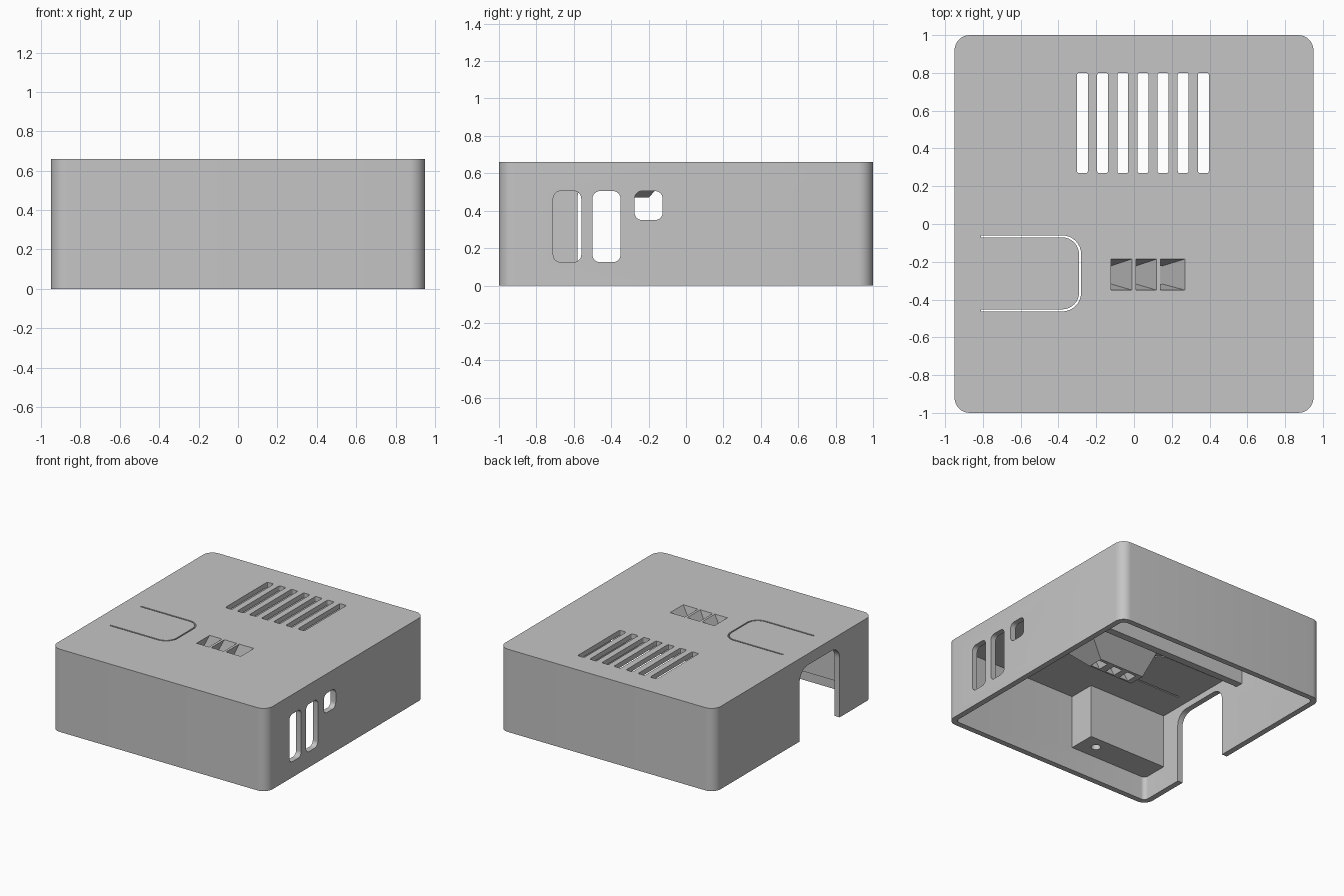
import bpy, bmesh, math

if "Cube" in bpy.data.objects:
    bpy.data.objects.remove(bpy.data.objects["Cube"])

grey = bpy.data.materials.new("plain grey")
grey.diffuse_color = (0.56, 0.56, 0.56, 1)
grey.use_nodes = True
grey.node_tree.nodes["Principled BSDF"].inputs["Base Color"].default_value = grey.diffuse_color


def loft(name, lower, upper):
    """Solid between two matching loops of 3D points."""
    bm = bmesh.new()
    a = [bm.verts.new(p) for p in lower]
    b = [bm.verts.new(p) for p in upper]
    n = len(a)
    bm.faces.new(a[::-1])
    bm.faces.new(b)
    for i in range(n):
        j = (i + 1) % n
        bm.faces.new((a[i], a[j], b[j], b[i]))
    bmesh.ops.recalc_face_normals(bm, faces=bm.faces)
    me = bpy.data.meshes.new(name)
    bm.to_mesh(me)
    bm.free()
    me.materials.append(grey)
    ob = bpy.data.objects.new(name, me)
    bpy.context.collection.objects.link(ob)
    return ob


def prism_z(name, pts, z0, z1):
    return loft(name, [(x, y, z0) for x, y in pts], [(x, y, z1) for x, y in pts])


def prism_x(name, pts, x0, x1):
    return loft(name, [(x0, y, z) for y, z in pts], [(x1, y, z) for y, z in pts])


def rect(x0, y0, x1, y1):
    return [(x0, y0), (x1, y0), (x1, y1), (x0, y1)]


def arc(cx, cy, r, a0, a1, n):
    return [(cx + r * math.cos(math.radians(a0 + (a1 - a0) * i / n)),
             cy + r * math.sin(math.radians(a0 + (a1 - a0) * i / n))) for i in range(n + 1)]


def rounded(x0, y0, x1, y1, r, n=8):
    return (arc(x1 - r, y1 - r, r, 0, 90, n) + arc(x0 + r, y1 - r, r, 90, 180, n)
            + arc(x0 + r, y0 + r, r, 180, 270, n) + arc(x1 - r, y0 + r, r, 270, 360, n))


def combine(tool, op):
    mod = case.modifiers.new(op, 'BOOLEAN')
    mod.object, mod.operation, mod.solver = tool, op, 'EXACT'
    bpy.context.view_layer.objects.active = case
    bpy.ops.object.modifier_apply(modifier=mod.name)
    bpy.data.objects.remove(tool)


def cut(tool):
    combine(tool, 'DIFFERENCE')


def add(tool):
    combine(tool, 'UNION')


# Hollow case, open underneath
case = prism_z("enclosure_case", rounded(-.95, -1, .95, 1, .08), 0, .66)
cut(prism_z("cavity", rounded(-.905, -.955, .905, .955, .035), -.1, .62))

# Screw block in the front left corner, with its hole
add(prism_z("screw_block", rect(-.92, -.97, -.21, -.74), .19, .64))
cut(prism_z("screw_hole", arc(-.34, -.84, .035, 0, 345, 23), .1, .5))

# Stiffening rib under the roof
add(prism_z("roof_rib", rect(-.925, .09, .925, .15), .5, .64))

# Tapered housing for the light guides
low = [(x, y, .47) for x, y in rect(-.25, -.33, .15, -.20)]
high = [(x, y, .63) for x, y in rect(-.27, -.47, .40, -.05)]
add(loft("light_guide_housing", low, high))

# Three slanted light guides
for x0, x1 in ((-.12, -.01), (.01, .12), (.14, .27)):
    c = (x0 + x1) / 2 - .105
    lower = [(x, y, .46) for x, y in rect(c - .04, -.315, c + .04, -.225)]
    upper = [(x, y, .661) for x, y in rect(x0, -.35, x1, -.185)]
    cut(loft("light_guide", lower, upper))

# Roof vents
for i in range(7):
    x = -.273 + i * .1067
    cut(prism_z("vent", rounded(x - .029, .27, x + .029, .80, .01, 3), .55, .7))

# U-shaped slit around the flexible push tab
w = .011
outer = arc(-.38, -.16, .10, 90, 0, 8) + arc(-.38, -.363, .10, 0, -90, 8)
inner = arc(-.38, -.16, .10 - w, 90, 0, 8) + arc(-.38, -.363, .10 - w, 0, -90, 8)
band = ([(-.81, -.06)] + outer + [(-.81, -.463), (-.81, -.463 + w)]
        + inner[::-1] + [(-.81, -.06 - w)])
cut(prism_z("tab_slit", band, .55, .7))

# Ports in the right wall
for y0, z0, y1 in ((-.71, .125, -.56), (-.50, .125, -.35), (-.275, .35, -.125)):
    cut(prism_x("port", rounded(y0, z0, y1, .505, .04), .85, 1.0))

# Arched opening in the left wall
cut(prism_x("arched_opening", rounded(-.58, -.3, -.075, .57, .10), -1.0, -.89))

bpy.ops.object.select_all(action='DESELECT')
case.select_set(True)
bpy.context.view_layer.objects.active = case
bpy.ops.object.shade_smooth_by_angle(angle=math.radians(30))
